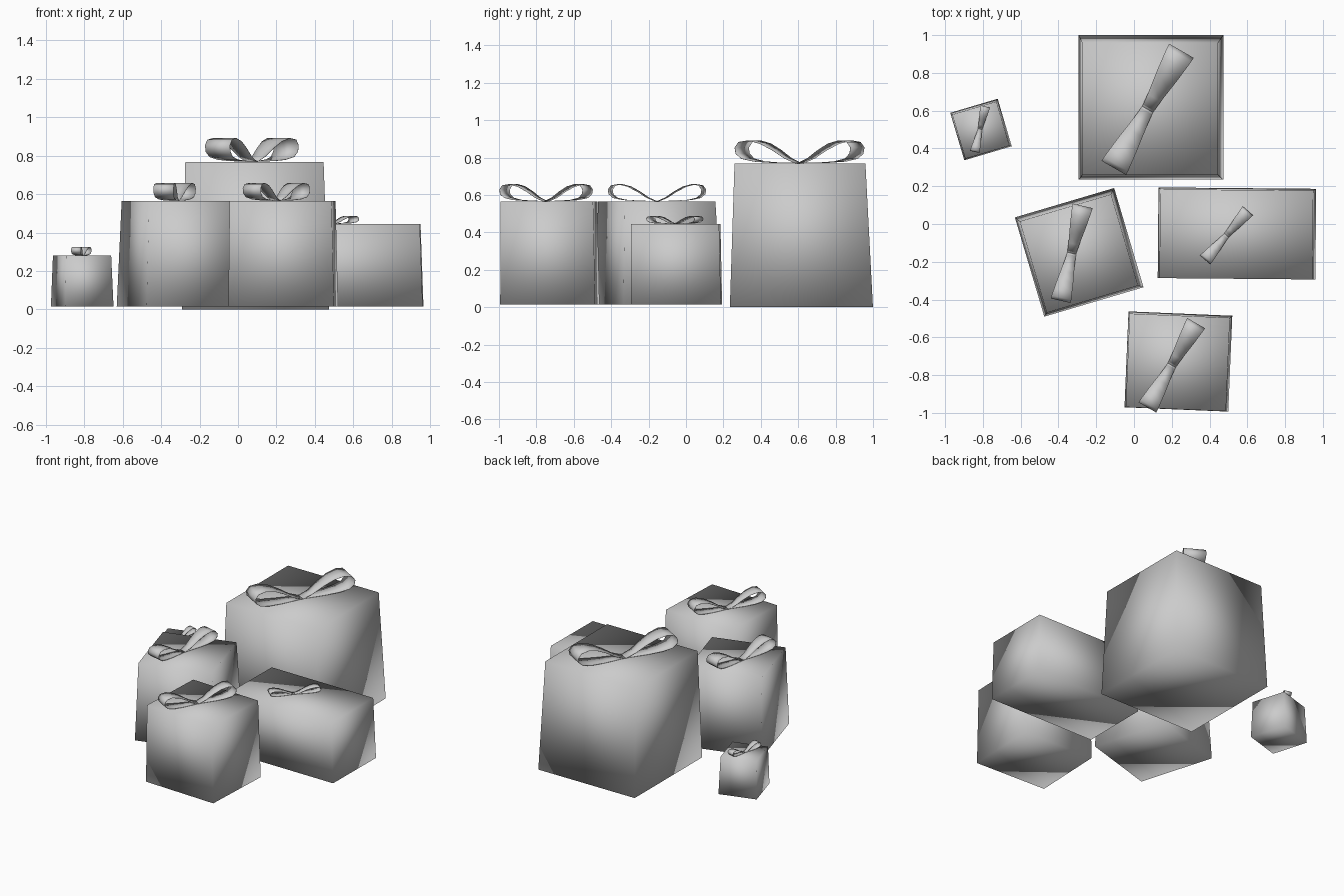
import bpy
import bmesh
from math import radians
from mathutils import Matrix, Vector

if "Cube" in bpy.data.objects:
    bpy.data.objects.remove(bpy.data.objects["Cube"], do_unlink=True)

grey = bpy.data.materials.new("plain grey")
grey.use_nodes = True
colour = (0.6, 0.6, 0.6, 1)
grey.diffuse_color = colour
grey.node_tree.nodes["Principled BSDF"].inputs["Base Color"].default_value = colour

# Bow loop: distance from the knot, height, half width
LOOP = [(0, 0, .033), (.07, .028, .04), (.14, .072, .05), (.21, .107, .06),
        (.28, .124, .068), (.335, .115, .074), (.358, .085, .075),
        (.352, .052, .074), (.32, .025, .07), (.25, .01, .06),
        (.16, .004, .05), (.08, .002, .04), (0, .002, .033)]


def finish(bm, name, smooth_all):
    mesh = bpy.data.meshes.new(name)
    bm.to_mesh(mesh)
    bm.free()
    mesh.materials.append(grey)
    obj = bpy.data.objects.new(name, mesh)
    bpy.context.collection.objects.link(obj)
    if smooth_all:
        mesh.shade_smooth()
    else:
        bpy.ops.object.select_all(action="DESELECT")
        obj.select_set(True)
        bpy.context.view_layer.objects.active = obj
        bpy.ops.object.shade_smooth_by_angle(angle=radians(50))
    return obj


# Box whose top is a little smaller than its base
def make_box(name, centre, size, z0, z1, turn, taper):
    bm = bmesh.new()
    bmesh.ops.create_cube(bm, size=1)
    for v in bm.verts:
        top = v.co.z > 0
        v.co.x *= size[0] * (taper[0] if top else 1)
        v.co.y *= size[1] * (taper[1] if top else 1)
        if top:
            v.co -= Vector((.006, .01, 0)) * size[1]
        v.co.z = z1 if top else z0
    place = Matrix.Translation((*centre, 0)) @ Matrix.Rotation(radians(turn), 4, "Z")
    bm.transform(place)
    finish(bm, name, True)


# Two mirrored ribbon loops meeting at the knot
def make_bow(name, centre, z, turn, scale, rise):
    bm = bmesh.new()
    for side in (1, -1):
        rows = [[bm.verts.new((side * u, side * w * s, h)) for s in (-1, 1)]
                for u, h, w in LOOP]
        for a, b in zip(rows, rows[1:]):
            bm.faces.new((a[0], b[0], b[1], a[1]))
    bm.transform(Matrix.Translation((*centre, z))
                 @ Matrix.Rotation(radians(turn), 4, "Z")
                 @ Matrix.Diagonal((scale, scale, rise, 1)))
    obj = finish(bm, name, False)
    ribbon = obj.modifiers.new("ribbon thickness", "SOLIDIFY")
    ribbon.thickness = .002


# name, centre, size, base, top, turn, taper, bow centre, bow turn, bow scale, bow rise
GIFTS = [
    ("large", (.09, .617), (.765, .765), 0, .768, 0, (.94, .915), (.072, .607), 60, 1, 1),
    ("front", (.235, -.728), (.55, .508), .015, .565, -2.4, (.965, .975), (.2, -.748), 60, .72, .75),
    ("left", (-.29, -.15), (.548, .548), .015, .565, 16.5, (.92, .92), (-.33, -.155), 77, .72, .75),
    ("wide", (.545, -.05), (.835, .48), .015, .445, -.5, (.97, .98), (.49, -.06), 49, .48, .34),
    ("small", (-.81, .5), (.262, .262), .015, .28, 16.5, (.93, .93), (-.815, .502), 77, .345, .37),
]
for label, centre, size, z0, z1, turn, taper, knot, bow_turn, scale, rise in GIFTS:
    make_box(label + "_gift_box", centre, size, z0, z1, turn, taper)
    make_bow(label + "_gift_bow", knot, z1, bow_turn, scale, rise)
